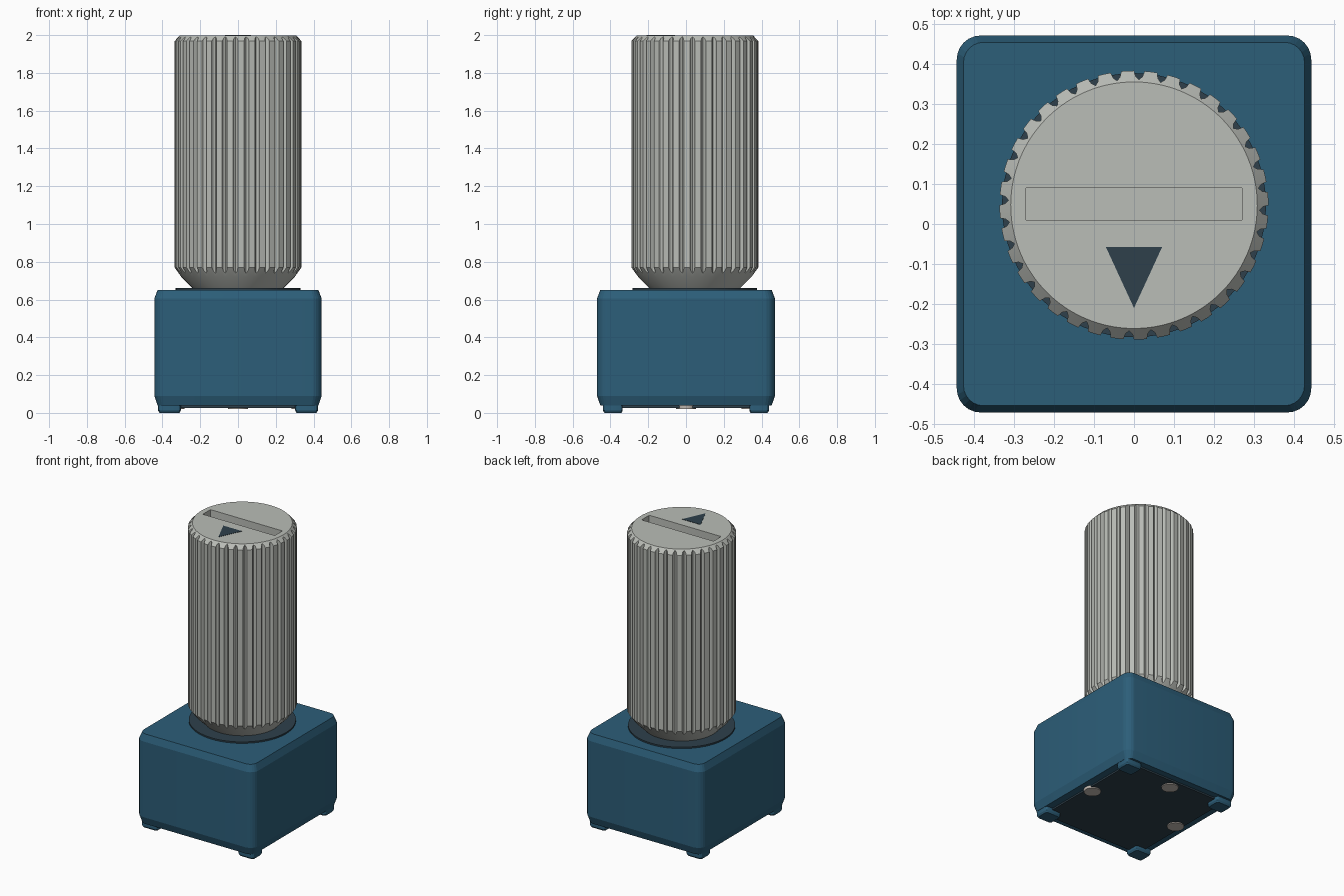
import bpy, bmesh, math

if "Cube" in bpy.data.objects:
    bpy.data.objects.remove(bpy.data.objects["Cube"])


def srgb(r, g, b):
    return [((c / 255 + 0.055) / 1.055) ** 2.4 for c in (r, g, b)] + [1]


def material(name, *rgb):
    m = bpy.data.materials.new(name)
    m.diffuse_color = srgb(*rgb)
    m.use_nodes = True
    m.node_tree.nodes["Principled BSDF"].inputs["Base Color"].default_value = m.diffuse_color
    return m


BLUE = material("body blue", 44, 94, 121)
GREY = material("knob grey", 186, 189, 183)
DARK = material("dark slate", 46, 64, 75)
METAL = material("pin metal", 198, 190, 182)
KY = 0.047  # knob centre in y


def loft(name, rings, mat, smooth=35):
    """Skin a stack of closed rings and cap both ends."""
    bm = bmesh.new()
    vs = [[bm.verts.new(p) for p in ring] for ring in rings]
    n = len(vs[0])
    for a, b in zip(vs, vs[1:]):
        for i in range(n):
            j = (i + 1) % n
            bm.faces.new((a[i], a[j], b[j], b[i]))
    bm.faces.new(vs[0][::-1])
    bm.faces.new(vs[-1])
    bmesh.ops.recalc_face_normals(bm, faces=bm.faces)
    me = bpy.data.meshes.new(name)
    bm.to_mesh(me)
    bm.free()
    me.materials.append(mat)
    ob = bpy.data.objects.new(name, me)
    bpy.context.collection.objects.link(ob)
    bpy.ops.object.select_all(action='DESELECT')
    ob.select_set(True)
    bpy.context.view_layer.objects.active = ob
    if smooth:
        bpy.ops.object.shade_smooth_by_angle(angle=math.radians(smooth))
    return ob


def rounded(hx, hy, z, r, cx=0, cy=0, seg=6):
    """Rounded rectangle outline at height z."""
    pts = []
    for k, (sx, sy) in enumerate([(1, 1), (-1, 1), (-1, -1), (1, -1)]):
        for i in range(seg + 1):
            a = math.pi / 2 * (k + i / seg)
            pts.append((cx + sx * (hx - r) + r * math.cos(a),
                        cy + sy * (hy - r) + r * math.sin(a), z))
    return pts


def circle(r, z, cx=0, cy=0, n=64):
    return [(cx + r * math.cos(2 * math.pi * i / n),
             cy + r * math.sin(2 * math.pi * i / n), z) for i in range(n)]


# Housing with chamfered top and bottom
loft("housing", [rounded(0.425, 0.453, 0.038, 0.045), rounded(0.443, 0.471, 0.09, 0.06),
                 rounded(0.443, 0.471, 0.605, 0.06), rounded(0.426, 0.454, 0.65, 0.05)], BLUE, 12)

# Corner feet
for sx, side in ((-1, "left"), (1, "right")):
    for sy, end in ((-1, "front"), (1, "back")):
        c = (sx * 0.363, sy * 0.387)
        loft(f"foot_{end}_{side}", [rounded(0.053, 0.045, 0, 0.015, *c, 3),
                                    rounded(0.06, 0.052, 0.012, 0.018, *c, 3),
                                    rounded(0.06, 0.052, 0.06, 0.018, *c, 3)], BLUE, 20)

# Dark underside plate and three contact pins
loft("base_plate", [rounded(0.375, 0.41, 0.027, 0.02), rounded(0.375, 0.41, 0.05, 0.02)], DARK)
for i, (x, y) in enumerate([(-0.335, 0), (0.335, 0), (0, 0.345)]):
    loft(f"contact_pin_{i + 1}", [circle(0.052, 0.021, x, y, 32), circle(0.055, 0.045, x, y, 32)], METAL)

# Dark collar under the knob
loft("collar", [circle(0.33, 0.64, 0, KY), circle(0.33, 0.66, 0, KY)], DARK)

# Fluted knob: each column of the wall follows the rib and groove pattern
FLUTES = 36
PATTERN = [(0, 0.336), (0.28, 0.336), (0.55, 0.336), (0.62, 0.322), (0.775, 0.314), (0.93, 0.322)]
TOP = 1.998
columns = []
for f in range(FLUTES):
    for frac, r in PATTERN:
        a = 2 * math.pi * (f + frac) / FLUTES
        low = 0.72 + (r - 0.30) * 0.05 / 0.036
        high = TOP - (r - 0.308) * 1.05
        prof = [(0.235, 0.655), (0.30, 0.72), (r, low), (r, high), (0.308, TOP)]
        columns.append([(q * math.cos(a), KY + q * math.sin(a), z) for q, z in prof])
knob = loft("knob", list(zip(*columns)), GREY, 0)

# Screwdriver slot cut in the knob top
cutter = loft("slot_cutter", [rounded(0.271, 0.041, 1.9, 0.004, 0, 0.05, 2),
                              rounded(0.271, 0.041, 2.1, 0.004, 0, 0.05, 2)], GREY, 0)
cut = knob.modifiers.new("slot", 'BOOLEAN')
cut.operation = 'DIFFERENCE'
cut.solver = 'EXACT'
cut.object = cutter
bpy.ops.object.select_all(action='DESELECT')
knob.select_set(True)
bpy.context.view_layer.objects.active = knob
bpy.ops.object.modifier_apply(modifier="slot")
bpy.data.objects.remove(cutter)
bpy.ops.object.shade_smooth_by_angle(angle=math.radians(25))

# Pointer triangle on the knob top
tri = [(-0.07, -0.058), (0, -0.21), (0.07, -0.058)]
loft("pointer", [[(x, y, z) for x, y in tri] for z in (1.995, 2.0)], DARK, 0)
